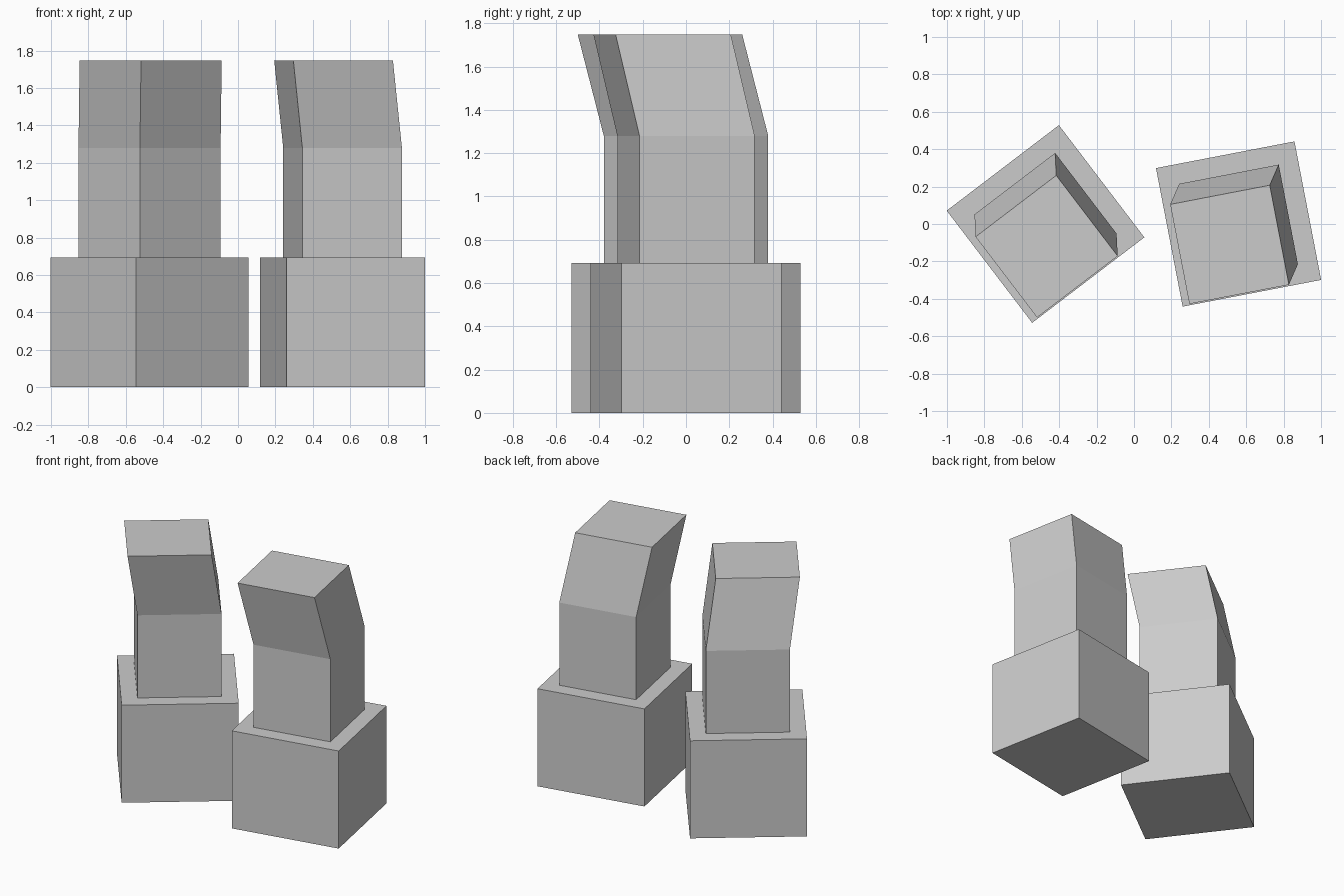
import bpy
import bmesh
from math import radians

cube = bpy.data.objects.get("Cube")
if cube:
    bpy.data.objects.remove(cube, do_unlink=True)

grey = bpy.data.materials.new("plain_grey")
grey.use_nodes = True
colour = (0.6, 0.6, 0.6, 1)
grey.diffuse_color = colour
grey.node_tree.nodes["Principled BSDF"].inputs["Base Color"].default_value = colour

BASE_TOP, BEND, TOP = 0.693, 1.28, 1.747
LEAN = (-0.068, -0.099)


def add_block(name, half, levels, centre, angle):
    """Square column through (x offset, y offset, z) levels."""
    bm = bmesh.new()
    rings = [[bm.verts.new((x + sx * half, y + sy * half, z))
              for sx, sy in ((-1, -1), (1, -1), (1, 1), (-1, 1))]
             for x, y, z in levels]
    for low, high in zip(rings, rings[1:]):
        for i in range(4):
            j = (i + 1) % 4
            bm.faces.new((low[i], low[j], high[j], high[i]))
    bm.faces.new(rings[0][::-1])
    bm.faces.new(rings[-1])
    mesh = bpy.data.meshes.new(name)
    bm.to_mesh(mesh)
    bm.free()
    mesh.materials.append(grey)
    obj = bpy.data.objects.new(name, mesh)
    obj.location = (*centre, 0)
    obj.rotation_euler.z = radians(angle)
    bpy.context.collection.objects.link(obj)


# Two turned pedestals, each carrying a column that leans above its bend
for side, centre, angle in (("left", (0.559, 0), 10.9),
                            ("right", (-0.473, 0), 37.3)):
    add_block(side + "_pedestal", 0.377,
              [(0, 0, 0), (0, 0, BASE_TOP)], centre, angle)
    add_block(side + "_bent_column", 0.271,
              [(0, 0, BASE_TOP), (0, 0, BEND), (*LEAN, TOP)], centre, angle)
